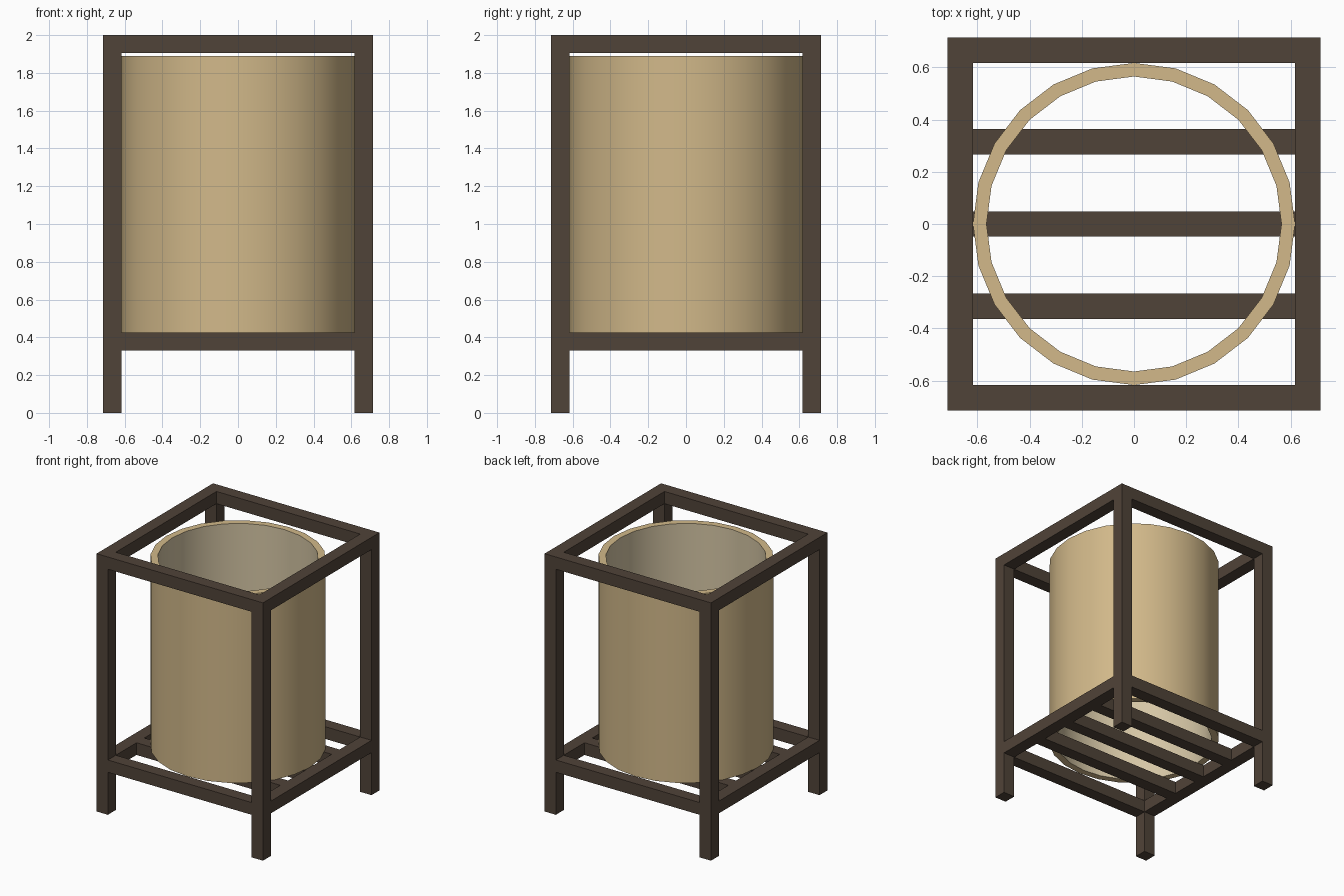
import bpy, bmesh, math
from mathutils import Matrix

if "Cube" in bpy.data.objects:
    bpy.data.objects.remove(bpy.data.objects["Cube"])

def lin(c):
    c /= 255
    return c / 12.92 if c <= 0.04045 else ((c + 0.055) / 1.055) ** 2.4

def material(name, rgb):
    m = bpy.data.materials.new(name)
    m.diffuse_color = (*[lin(c) for c in rgb], 1)
    m.use_nodes = True
    m.node_tree.nodes["Principled BSDF"].inputs["Base Color"].default_value = m.diffuse_color
    return m

dark_wood = material("dark wood", (80, 67, 56))
tan_shade = material("tan shade", (210, 185, 138))
cream_lining = material("cream lining", (213, 198, 165))

def finish(name, bm, *mats):
    mesh = bpy.data.meshes.new(name)
    bm.to_mesh(mesh)
    bm.free()
    for m in mats:
        mesh.materials.append(m)
    ob = bpy.data.objects.new(name, mesh)
    bpy.context.collection.objects.link(ob)
    return ob

def box(name, x0, x1, y0, y1, z0, z1):
    bm = bmesh.new()
    mat = Matrix.Translation(((x0 + x1) / 2, (y0 + y1) / 2, (z0 + z1) / 2)) \
        @ Matrix.Diagonal((x1 - x0, y1 - y0, z1 - z0, 1))
    bmesh.ops.create_cube(bm, size=1, matrix=mat)
    return finish(name, bm, dark_wood)

OUT, IN = 0.714, 0.617          # outer and inner half widths of the frame
SHELF, SHELF_TOP = 0.33, 0.425  # lower rail heights

# Corner posts
for sx, side in ((-1, "left"), (1, "right")):
    for sy, end in ((-1, "front"), (1, "back")):
        x, y = sorted((sx * IN, sx * OUT)), sorted((sy * IN, sy * OUT))
        box(f"{end}_{side}_post", *x, *y, 0, 2)

# Top and shelf rails between the posts
for level, z0, z1 in (("top", 1.905, 2.0), ("shelf", SHELF, SHELF_TOP)):
    for s, end, side in ((-1, "front", "left"), (1, "back", "right")):
        a, b = sorted((s * IN, s * OUT))
        box(f"{level}_{end}_rail", -IN, IN, a, b, z0, z1)
        box(f"{level}_{side}_rail", a, b, -IN, IN, z0, z1)

# Shelf slats
for i, y in enumerate((-0.315, 0, 0.315)):
    box(f"shelf_slat_{i + 1}", -IN, IN, y - 0.048, y + 0.048, SHELF, SHELF_TOP)

# Open tube standing on the slats, 24 sides, lined inside
SIDES = 24
bm = bmesh.new()
profile = ((0.617, SHELF_TOP), (0.617, 1.89), (0.565, 1.89), (0.565, SHELF_TOP))
rings = []
for i in range(SIDES):
    a = 2 * math.pi * i / SIDES
    rings.append([bm.verts.new((r * math.cos(a), r * math.sin(a), z)) for r, z in profile])
for i in range(SIDES):
    p, q = rings[i], rings[(i + 1) % SIDES]
    for k in range(4):
        n = (k + 1) % 4
        f = bm.faces.new((p[k], q[k], q[n], p[n]))
        f.material_index = 1 if k == 2 else 0
bmesh.ops.recalc_face_normals(bm, faces=bm.faces)
tube = finish("round_basket", bm, tan_shade, cream_lining)
bpy.context.view_layer.objects.active = tube
tube.select_set(True)
bpy.ops.object.shade_smooth_by_angle(angle=math.radians(40))
